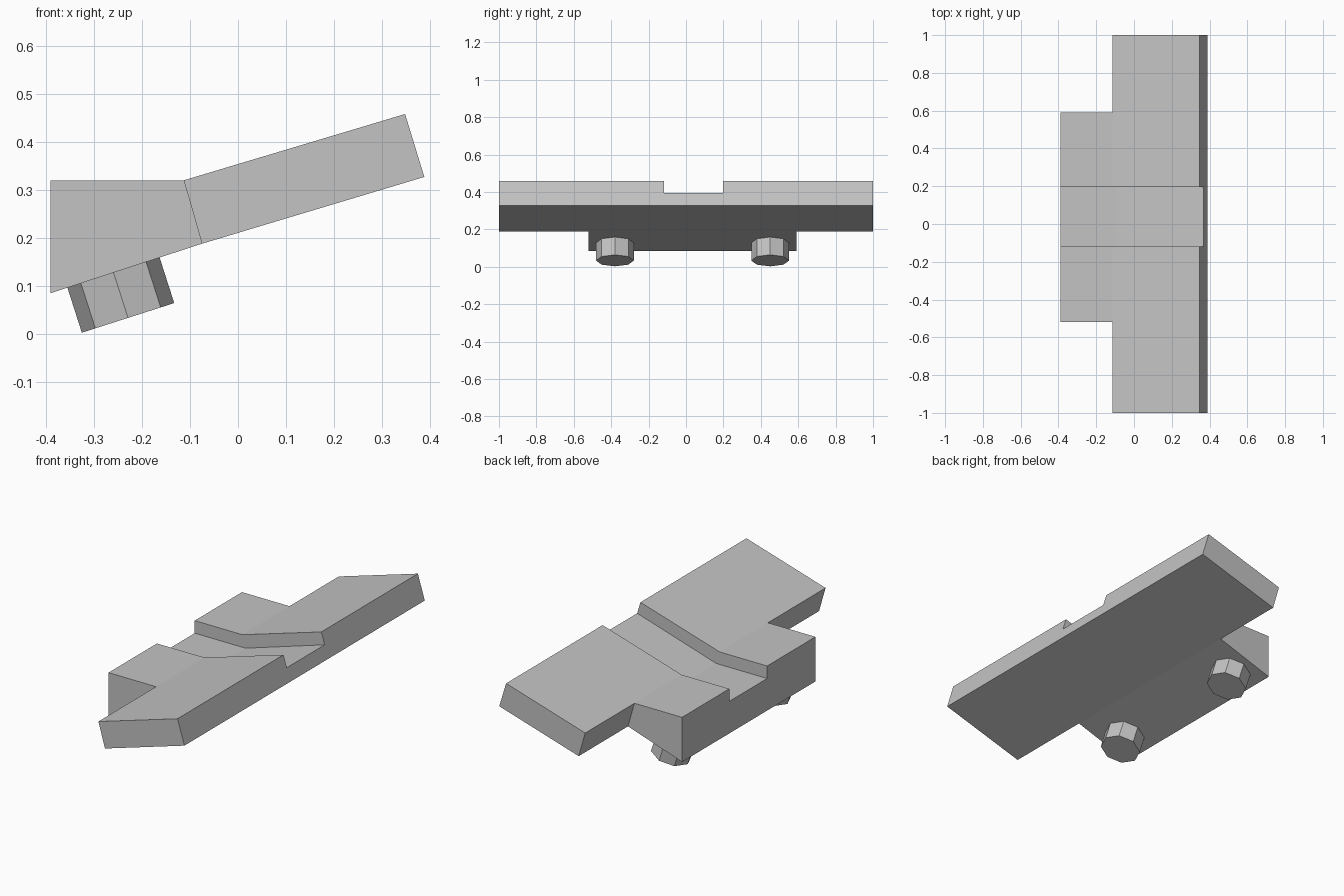
import bpy
import bmesh
from mathutils import Vector

cube = bpy.data.objects.get("Cube")
if cube:
    bpy.data.objects.remove(cube)

grey = bpy.data.materials.new("plain_grey")
grey.use_nodes = True
colour = (0.55, 0.55, 0.55, 1)
grey.diffuse_color = colour
grey.node_tree.nodes["Principled BSDF"].inputs["Base Color"].default_value = colour


def add_object(name, bm):
    bmesh.ops.recalc_face_normals(bm, faces=bm.faces)
    mesh = bpy.data.meshes.new(name)
    bm.to_mesh(mesh)
    bm.free()
    mesh.materials.append(grey)
    obj = bpy.data.objects.new(name, mesh)
    bpy.context.collection.objects.link(obj)
    return obj


# Cross-section columns (x, z): bottom, groove floor, top
columns = [
    [(-0.39, 0.085), (-0.39, 0.254), (-0.39, 0.32)],
    [(-0.075, 0.188), (-0.094, 0.254), (-0.113, 0.32)],
    [(0.388, 0.327), (0.367, 0.395), (0.348, 0.458)],
]
# Stations across the width: wing ends, block sides, groove sides
stations = [-1, -0.52, -0.118, 0.197, 0.59, 1]


def is_solid(col, layer, span):
    in_wing_only = col == 0 and span in (0, 4)
    in_groove = layer == 1 and span == 2
    return not (in_wing_only or in_groove)


# Bent plate: fill the solid cells, keeping only faces not shared by two
faces = {}
for col in range(2):
    for layer in range(2):
        for span in range(5):
            if not is_solid(col, layer, span):
                continue
            base = (col, layer, span)
            for axis in range(3):
                u, v = [a for a in range(3) if a != axis]
                for side in (0, 1):
                    loop = []
                    for du, dv in ((0, 0), (1, 0), (1, 1), (0, 1)):
                        key = list(base)
                        key[axis] += side
                        key[u] += du
                        key[v] += dv
                        loop.append(tuple(key))
                    ident = frozenset(loop)
                    if ident in faces:
                        del faces[ident]
                    else:
                        faces[ident] = loop

bm = bmesh.new()
verts = {}
for loop in faces.values():
    for key in loop:
        if key not in verts:
            x, z = columns[key[0]][key[1]]
            verts[key] = bm.verts.new((x, stations[key[2]], z))
    bm.faces.new([verts[key] for key in loop])
bmesh.ops.recalc_face_normals(bm, faces=bm.faces)
bmesh.ops.dissolve_limit(bm, angle_limit=0.02, verts=bm.verts, edges=bm.edges)
add_object("bent_plate", bm)

# Octagonal bolt heads, square to the sloping underside
axis = Vector((-0.305, 0, 0.952)).normalized()
height = 0.102
for name, y in (("front_bolt", -0.38), ("back_bolt", 0.45)):
    bm = bmesh.new()
    bmesh.ops.create_cone(bm, cap_ends=True, segments=8, radius1=0.101,
                          radius2=0.101, depth=height)
    bolt = add_object(name, bm)
    bolt.location = Vector((-0.229, y, 0.0335)) + axis * height / 2
    bolt.rotation_euler = (0, -axis.angle(Vector((0, 0, 1))), 0)
